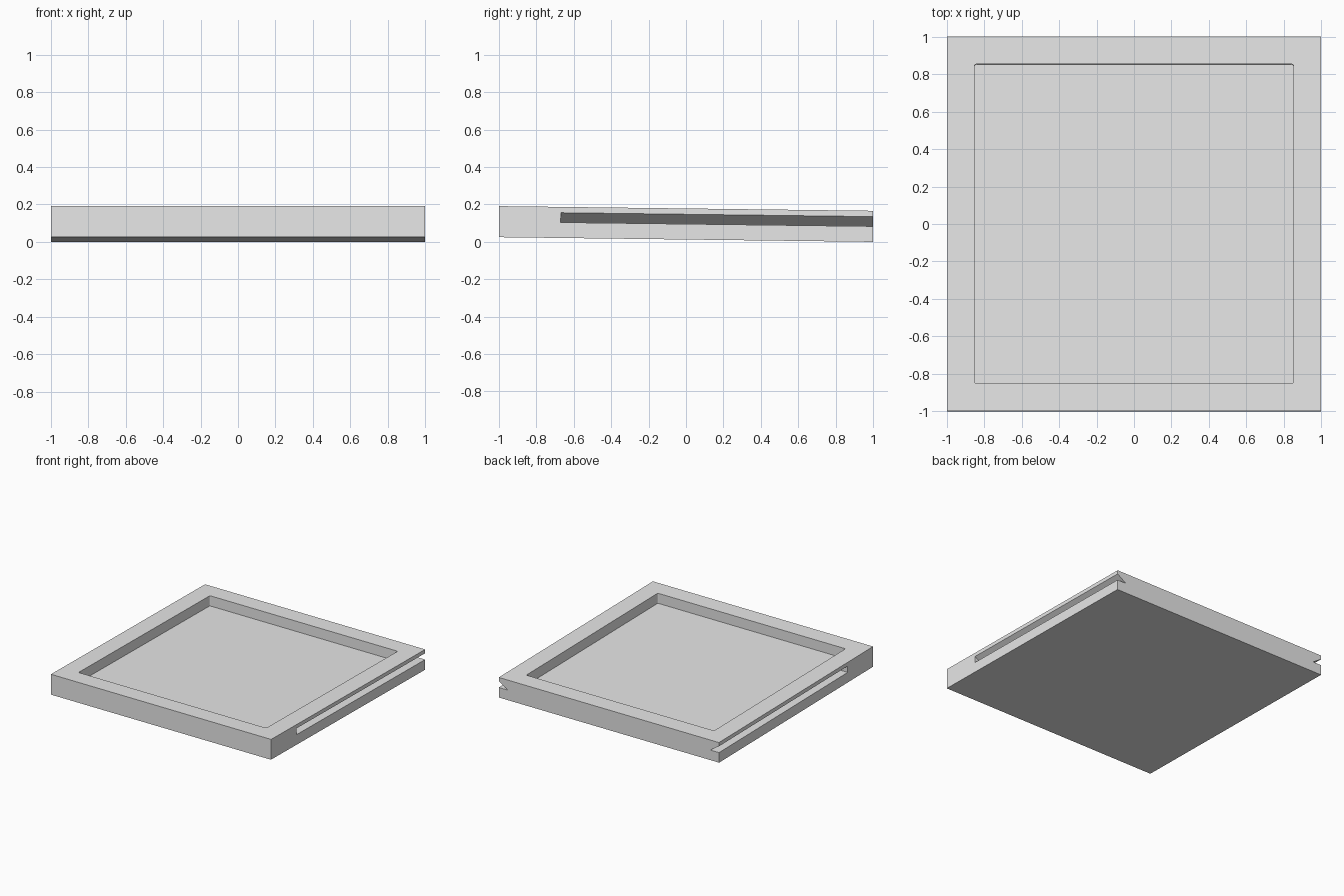
import bpy
import bmesh
import math
from mathutils import Matrix

if "Cube" in bpy.data.objects:
    bpy.data.objects.remove(bpy.data.objects["Cube"], do_unlink=True)

THICK = 0.166            # tray thickness
TILT = math.atan(0.0125) # the front edge sits slightly higher
RECESS = 0.853           # half width of the recess
FLOOR = 0.083            # height of the recess floor and the groove floor

grey = bpy.data.materials.new("light grey")
grey.use_nodes = True
grey.diffuse_color = (0.8, 0.8, 0.8, 1)
grey.node_tree.nodes["Principled BSDF"].inputs["Base Color"].default_value = (0.8, 0.8, 0.8, 1)


def prism(name, profile, vector, corner=0.0):
    """Extrude a flat outline along a vector, rounding its long edges if asked."""
    bm = bmesh.new()
    face = bm.faces.new([bm.verts.new(p) for p in profile])
    ext = bmesh.ops.extrude_face_region(bm, geom=[face])
    top = [v for v in ext["geom"] if isinstance(v, bmesh.types.BMVert)]
    bmesh.ops.translate(bm, verts=top, vec=vector)
    if corner:
        uprights = [e for e in bm.edges
                    if (e.verts[0] in top) != (e.verts[1] in top)]
        bmesh.ops.bevel(bm, geom=uprights, offset=corner, segments=4,
                        profile=0.5, affect='EDGES')
    bmesh.ops.recalc_face_normals(bm, faces=bm.faces)
    mesh = bpy.data.meshes.new(name)
    bm.to_mesh(mesh)
    bm.free()
    mesh.materials.append(grey)
    obj = bpy.data.objects.new(name, mesh)
    bpy.context.collection.objects.link(obj)
    return obj


def square(half, z):
    return [(-half, -half, z), (half, -half, z), (half, half, z), (-half, half, z)]


# Tray slab
tray = prism("tray", square(1.0, 0), (0, 0, THICK))

# Shallow square recess with tiny rounded corners
cutters = [prism("recess_cutter", square(RECESS, FLOOR), (0, 0, 0.2), 0.012)]

# Side grooves: flat floor, sloping roof, open at the back, closed near the front
for name, s in (("left_groove_cutter", 1), ("right_groove_cutter", -1)):
    outline = [(s * 0.92, -0.67, FLOOR), (s * 1.0, -0.67, FLOOR),
               (s * 1.08, -0.67, FLOOR), (s * 1.08, -0.67, FLOOR + 0.104)]
    cutters.append(prism(name, outline, (0, 2, 0)))

bpy.context.view_layer.objects.active = tray
for cutter in cutters:
    cutter.hide_render = True
    mod = tray.modifiers.new(cutter.name, 'BOOLEAN')
    mod.operation = 'DIFFERENCE'
    mod.solver = 'EXACT'
    mod.object = cutter
    bpy.ops.object.modifier_apply(modifier=mod.name)
    bpy.data.objects.remove(cutter, do_unlink=True)

# Tilt the tray, then rest it on the ground and centre it
tray.data.transform(Matrix.Rotation(-TILT, 4, 'X'))
ys = [v.co.y for v in tray.data.vertices]
zs = [v.co.z for v in tray.data.vertices]
tray.data.transform(Matrix.Translation((0, -(min(ys) + max(ys)) / 2, -min(zs))))
